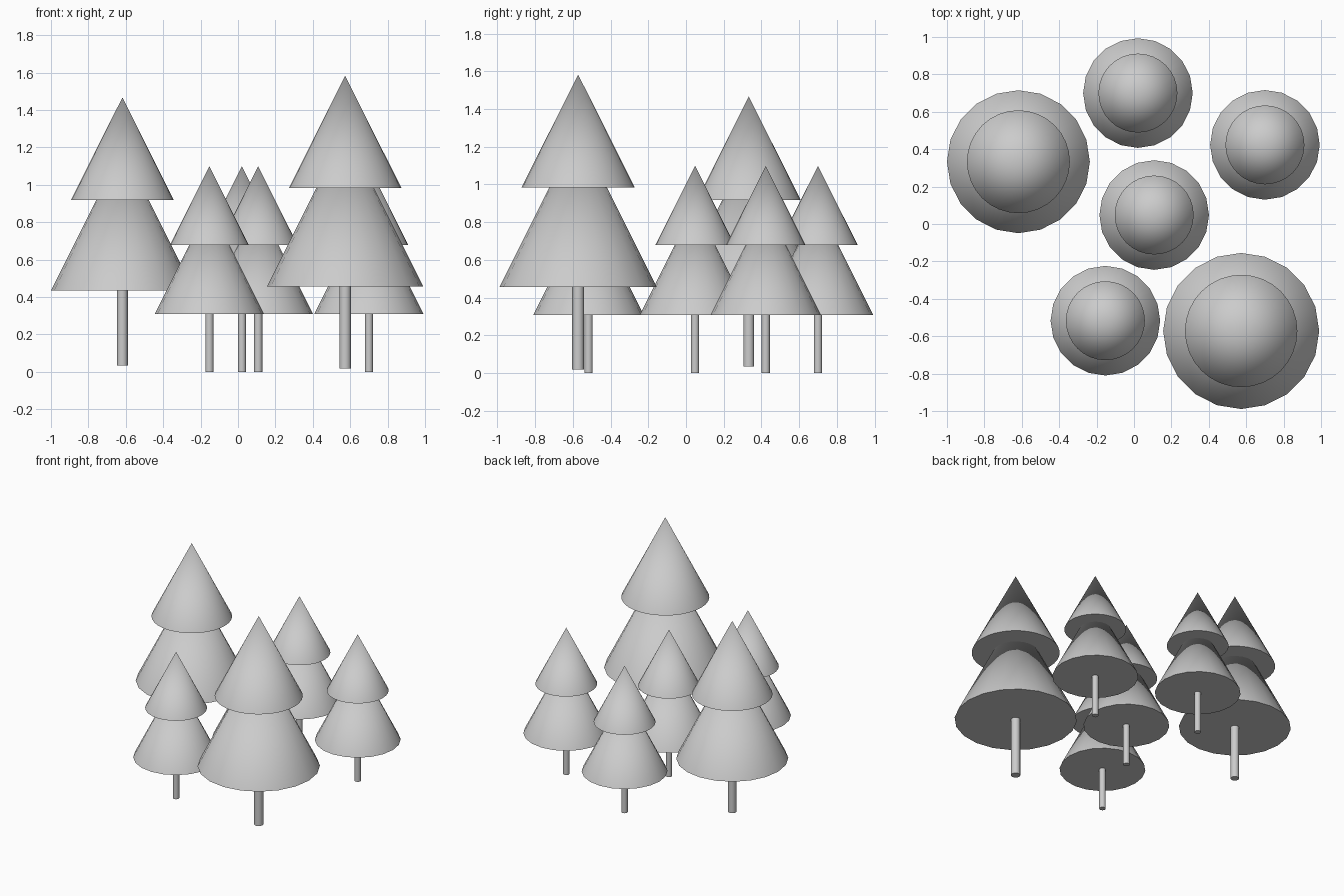
import bpy
from math import radians

if "Cube" in bpy.data.objects:
    bpy.data.objects.remove(bpy.data.objects["Cube"])


def cone(name, sides, r_bottom, r_top, height, x, y, z_base):
    """Smooth-sided cone or cylinder standing on z_base."""
    bpy.ops.mesh.primitive_cone_add(vertices=sides, radius1=r_bottom, radius2=r_top,
                                    depth=height, location=(x, y, z_base + height / 2))
    obj = bpy.context.object
    obj.name = name
    bpy.ops.object.shade_smooth_by_angle(angle=radians(40))
    return obj


def tree(label, x, y, z, s):
    """Trunk and two stacked foliage cones, scaled by s."""
    cone(label + "_trunk", 20, 0.022 * s, 0.022 * s, 0.31 * s, x, y, z)
    cone(label + "_lower_foliage", 20, 0.293 * s, 0, 0.586 * s, x, y, z + 0.308 * s)
    cone(label + "_upper_foliage", 32, 0.211 * s, 0, 0.421 * s, x, y, z + 0.678 * s)


# Four small trees
for i, (x, y) in enumerate([(0.021, 0.70), (0.70, 0.423), (0.108, 0.048), (-0.153, -0.517)]):
    tree(f"small_tree_{i + 1}", x, y, 0, 1)

# Two bigger trees, planted slightly higher
tree("medium_tree", -0.618, 0.333, 0.034, 1.304)
tree("large_tree", 0.573, -0.572, 0.018, 1.424)
